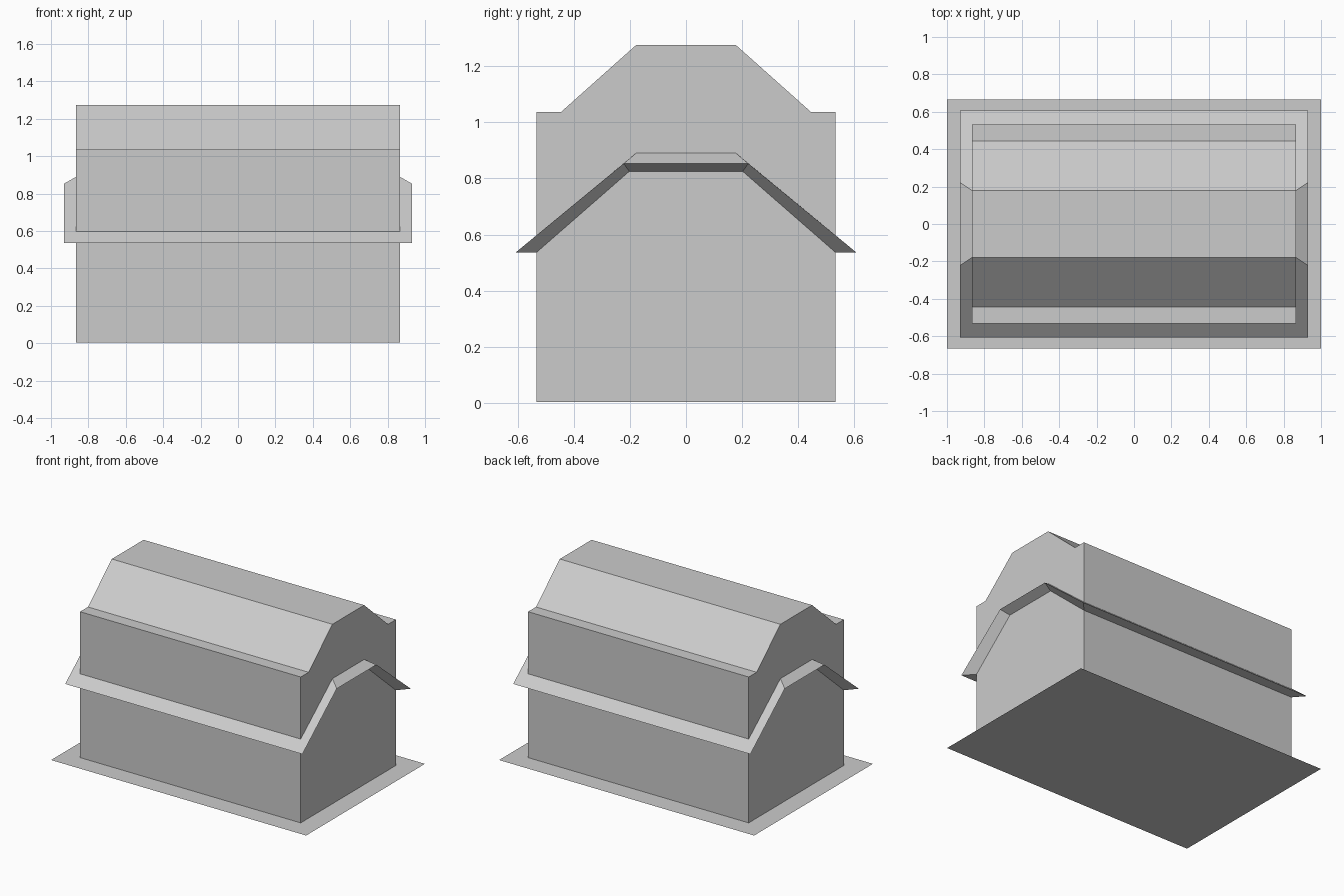
import bpy
import bmesh

cube = bpy.data.objects.get("Cube")
if cube:
    bpy.data.objects.remove(cube, do_unlink=True)

grey = bpy.data.materials.new("light_grey")
grey.use_nodes = True
colour = (0.6, 0.6, 0.6, 1)
grey.diffuse_color = colour
grey.node_tree.nodes["Principled BSDF"].inputs["Base Color"].default_value = colour


def finish(name, bm, recalc=True):
    if recalc:
        bmesh.ops.recalc_face_normals(bm, faces=bm.faces[:])
    mesh = bpy.data.meshes.new(name)
    bm.to_mesh(mesh)
    bm.free()
    mesh.materials.append(grey)
    obj = bpy.data.objects.new(name, mesh)
    bpy.context.collection.objects.link(obj)
    return obj


HALF_LENGTH, HALF_DEPTH = 0.865, 0.533

# Ground sheet
bm = bmesh.new()
bm.faces.new([bm.verts.new((x, y, 0)) for x, y in
              ((-1, -0.665), (1, -0.665), (1, 0.665), (-1, 0.665))])
finish("ground_sheet", bm, recalc=False)

# Building: gable profile mirrored across y and extruded along x
half = [(HALF_DEPTH, 0.003), (HALF_DEPTH, 1.037), (0.445, 1.037), (0.178, 1.275)]
profile = half + [(-y, z) for y, z in reversed(half)]
bm = bmesh.new()
end = bm.faces.new([bm.verts.new((-HALF_LENGTH, y, z)) for y, z in profile])
moved = bmesh.ops.extrude_face_region(bm, geom=[end])["geom"]
bmesh.ops.translate(bm, vec=(2 * HALF_LENGTH, 0, 0),
                    verts=[v for v in moved if isinstance(v, bmesh.types.BMVert)])
finish("building", bm)


# Skirt roof: loops at the wall top, the outer edge and the wall underside
def skirt_loop(bm, x, eave, ridge):
    side = [eave, ridge, (-ridge[0], ridge[1]), (-eave[0], eave[1])]
    points = [(x, y, z) for y, z in side] + [(-x, y, z) for y, z in reversed(side)]
    return [bm.verts.new(p) for p in points]


bm = bmesh.new()
loops = [skirt_loop(bm, HALF_LENGTH, (HALF_DEPTH, 0.597), (0.178, 0.89)),
         skirt_loop(bm, 0.93, (0.607, 0.536), (0.222, 0.853)),
         skirt_loop(bm, HALF_LENGTH, (HALF_DEPTH, 0.536), (0.202, 0.825))]
for a, b in zip(loops, loops[1:] + loops[:1]):
    for i in range(len(a)):
        j = (i + 1) % len(a)
        bm.faces.new((a[i], a[j], b[j], b[i]))
finish("skirt_roof", bm)
